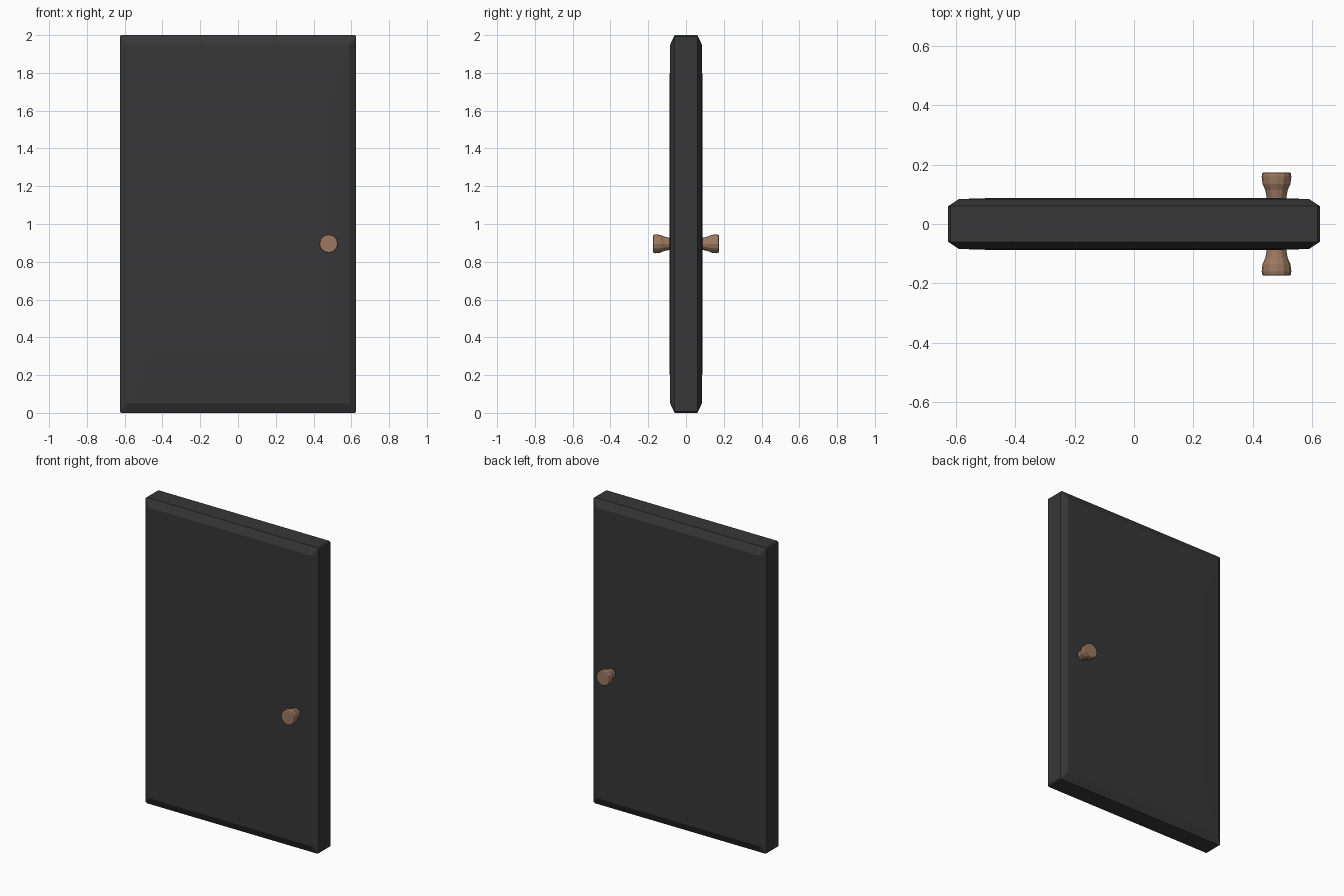
import bpy, bmesh, math

if "Cube" in bpy.data.objects:
    bpy.data.objects.remove(bpy.data.objects["Cube"])


def material(name, rgb):
    m = bpy.data.materials.new(name)
    m.diffuse_color = (*rgb, 1)
    m.use_nodes = True
    m.node_tree.nodes["Principled BSDF"].inputs["Base Color"].default_value = m.diffuse_color
    return m


def loft(name, rings, mat):
    """Join equal-sized rings of points and cap both ends."""
    bm = bmesh.new()
    loops = [[bm.verts.new(p) for p in r] for r in rings]
    n = len(loops[0])
    for a, b in zip(loops, loops[1:]):
        for i in range(n):
            j = (i + 1) % n
            bm.faces.new((a[i], a[j], b[j], b[i]))
    bm.faces.new(loops[0])
    bm.faces.new(loops[-1])
    bmesh.ops.recalc_face_normals(bm, faces=bm.faces)
    me = bpy.data.meshes.new(name)
    bm.to_mesh(me)
    bm.free()
    me.materials.append(mat)
    ob = bpy.data.objects.new(name, me)
    bpy.context.collection.objects.link(ob)
    return ob


def panel_ring(y, hx, hz, c):
    """Rectangle with clipped corners, centred at z = 1."""
    pts = [(hx, hz - c), (hx - c, hz), (c - hx, hz), (-hx, hz - c),
           (-hx, c - hz), (c - hx, -hz), (hx - c, -hz), (hx, c - hz)]
    return [(x, y, 1 + z) for x, z in pts]


dark = material("charcoal paint", (0.038, 0.038, 0.038))
bronze = material("brown knob", (0.33, 0.19, 0.12))

# Door slab: chamfered rim, faces bulging very slightly
half = [(0.060, 0.626, 1.0, 0.008), (0.084, 0.59, 0.95, 0.006),
        (0.088, 0.46, 0.65, 0.005)]
rings = [panel_ring(-y, hx, hz, c) for y, hx, hz, c in reversed(half)]
rings += [panel_ring(y, hx, hz, c) for y, hx, hz, c in half]
loft("door_slab", rings, dark)

# Knobs: flared profile (distance from door centre, radius) on both sides
profile = [(0.07, 0.032), (0.09, 0.033), (0.115, 0.038), (0.135, 0.047),
           (0.16, 0.05), (0.171, 0.048), (0.174, 0.043)]
sides = 12
for side, name in ((-1, "front_knob"), (1, "back_knob")):
    rings = [[(0.48 + r * math.cos(2 * math.pi * i / sides), side * y,
               0.895 + r * math.sin(2 * math.pi * i / sides))
              for i in range(sides)] for y, r in profile]
    loft(name, rings, bronze)
